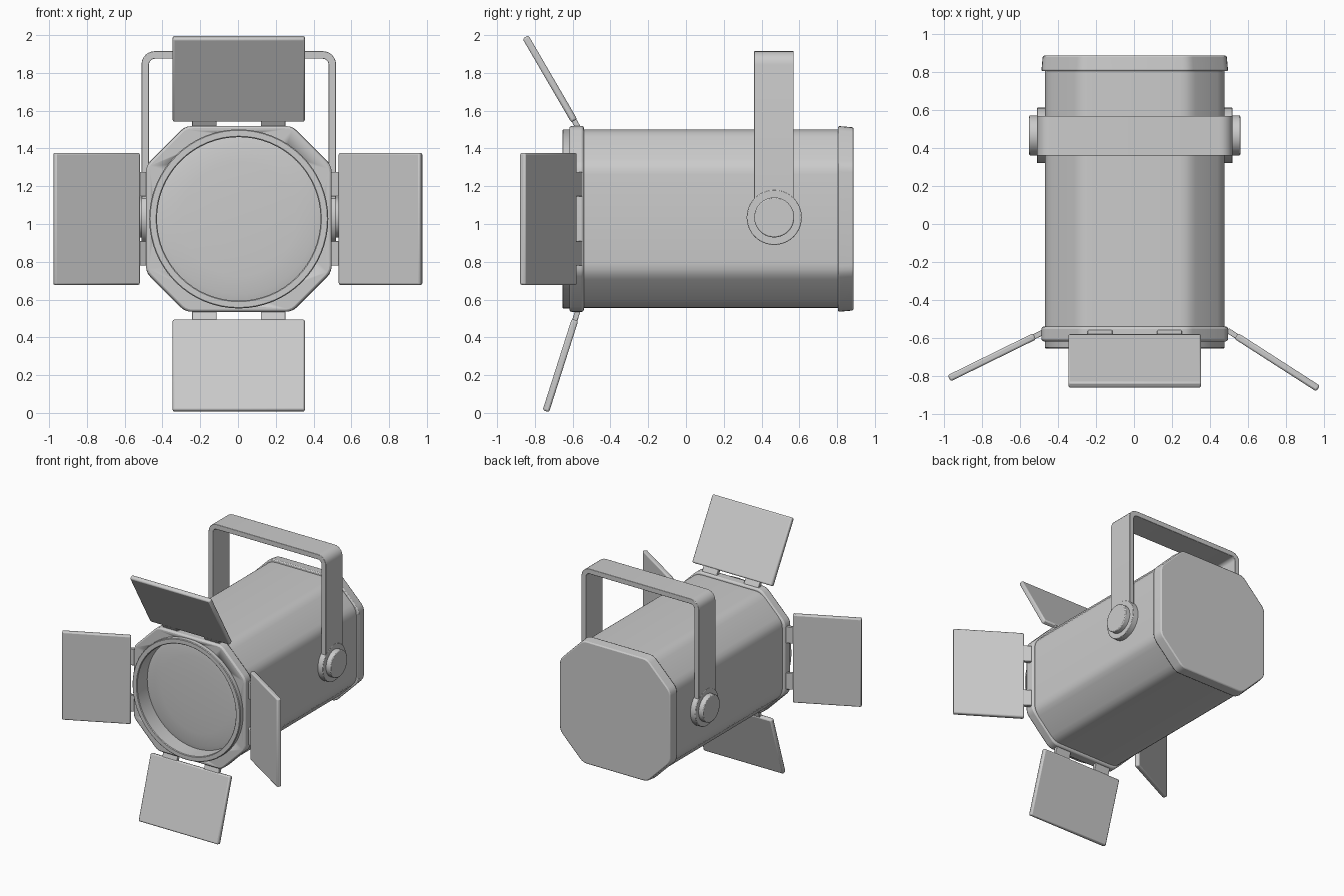
import bpy, bmesh, math
from mathutils import Vector, Matrix

if "Cube" in bpy.data.objects:
    bpy.data.objects.remove(bpy.data.objects["Cube"])

CX, CZ = 0.004, 1.027   # optical axis


def finish(name, bm, bevel=0.0, segs=2):
    bmesh.ops.recalc_face_normals(bm, faces=bm.faces)
    me = bpy.data.meshes.new(name)
    bm.to_mesh(me)
    bm.free()
    ob = bpy.data.objects.new(name, me)
    bpy.context.collection.objects.link(ob)
    if bevel:
        m = ob.modifiers.new("bevel", 'BEVEL')
        m.width, m.segments = bevel, segs
        m.limit_method, m.angle_limit = 'ANGLE', math.radians(40)
    bpy.ops.object.select_all(action='DESELECT')
    ob.select_set(True)
    bpy.context.view_layer.objects.active = ob
    bpy.ops.object.shade_smooth_by_angle(angle=math.radians(35))
    return ob


def prism(name, pts, y0, y1, caps=True, bevel=0.0, back_scale=1.0):
    """Extrude an x/z outline (relative to the axis) from y0 to y1."""
    bm = bmesh.new()
    a = [bm.verts.new((CX + x, y0, CZ + z)) for x, z in pts]
    b = [bm.verts.new((CX + x * back_scale, y1, CZ + z * back_scale)) for x, z in pts]
    n = len(pts)
    for i in range(n):
        bm.faces.new((a[i], a[(i + 1) % n], b[(i + 1) % n], b[i]))
    if caps:
        bm.faces.new(a)
        bm.faces.new(b)
    return finish(name, bm, bevel)


def octagon(h, f, soft=0.035):
    """Square of half size h, cut to flats of half length f, corners softened."""
    c = [Vector(p) for p in ((f, h), (h, f), (h, -f), (f, -h),
                             (-f, -h), (-h, -f), (-h, f), (-f, h))]
    out = []
    for i, p in enumerate(c):
        s = p + (c[i - 1] - p).normalized() * soft
        e = p + (c[(i + 1) % 8] - p).normalized() * soft
        for t in (0, 0.33, 0.67, 1):
            out.append(s * (1 - t) ** 2 + p * 2 * t * (1 - t) + e * t * t)
    return out


def lathe(name, profile, steps=64):
    """Spin an (r, y) profile round the optical axis."""
    bm = bmesh.new()
    vs = [bm.verts.new((CX + r, y, CZ)) for r, y in profile]
    es = [bm.edges.new(p) for p in zip(vs, vs[1:])]
    bmesh.ops.spin(bm, geom=vs + es, cent=(CX, 0, CZ), axis=(0, 1, 0),
                   angle=math.tau, steps=steps, use_duplicate=False)
    bmesh.ops.remove_doubles(bm, verts=bm.verts, dist=1e-4)
    return finish(name, bm)


def disc(name, x0, x1, r, y, z, bevel):
    bm = bmesh.new()
    M = Matrix.Translation(((x0 + x1) / 2, y, z)) @ Matrix.Rotation(math.pi / 2, 4, 'Y')
    bmesh.ops.create_cone(bm, cap_ends=True, segments=40, radius1=r, radius2=r,
                          depth=abs(x1 - x0), matrix=M)
    return finish(name, bm, bevel)


def box(name, M, centre, size, bevel):
    bm = bmesh.new()
    bmesh.ops.create_cube(bm, size=1, matrix=M @ Matrix.Translation(centre)
                          @ Matrix.Diagonal((*size, 1)))
    return finish(name, bm, bevel)


# housing tube, rear cap and front flange
prism("housing", octagon(0.472, 0.285, 0.05), -0.56, 0.83, caps=False)
prism("rear_cap", octagon(0.492, 0.285), 0.805, 0.887, bevel=0.008, back_scale=0.985)
flange = prism("front_flange", octagon(0.492, 0.28), -0.618, -0.54, bevel=0.012)

# round opening through the flange
bm = bmesh.new()
bmesh.ops.create_cone(bm, cap_ends=True, segments=64, radius1=0.455, radius2=0.455, depth=0.4,
                      matrix=Matrix.Translation((CX, -0.58, CZ)) @ Matrix.Rotation(math.pi / 2, 4, 'X'))
cutter = finish("opening_cutter", bm)
cutter.hide_render = True
cutter.hide_set(True)
cut = flange.modifiers.new("opening", 'BOOLEAN')
cut.operation, cut.object, cut.solver = 'DIFFERENCE', cutter, 'EXACT'

# lens ring and gently domed lens
lathe("lens_ring", [(0.45, -0.53), (0.474, -0.56), (0.474, -0.65), (0.469, -0.655),
                    (0.438, -0.655), (0.433, -0.65), (0.433, -0.52)])
lathe("lens", [(0.434, -0.525)] + [(0.434 * math.cos(t), -0.525 - 0.02 * math.sin(t))
                                   for t in (0.4, 0.8, 1.2)] + [(0, -0.545)])

# hanging yoke: rounded upside-down U
def arch(w, top, r):
    right = [(w - r + r * math.cos(a), top - r + r * math.sin(a))
             for a in (math.pi / 2 * i / 6 for i in range(7))]
    right = [(w, 0.01)] + right
    return right + [(-x, z) for x, z in reversed(right)]


prism("yoke", arch(0.515, 0.888, 0.07) + arch(0.475, 0.848, 0.03)[::-1],
      0.36, 0.57, bevel=0.003)

# pivot bosses and knobs
for side, s in (("right", 1), ("left", -1)):
    disc("pivot_boss_" + side, CX + s * 0.462, CX + s * 0.516, 0.146, 0.467, 1.035, 0.004)
    disc("pivot_knob_" + side, CX + s * 0.51, CX + s * 0.556, 0.106, 0.467, 1.035, 0.006)

# barn doors: name, angle round axis, inner (radius, y), outer (radius, y)
doors = (("top", 0, (0.52, -0.592), (0.963, -0.85)),
         ("right", 90, (0.535, -0.59), (0.966, -0.867)),
         ("bottom", 180, (0.535, -0.588), (1.018, -0.742)),
         ("left", 270, (0.528, -0.592), (0.978, -0.813)))
for name, deg, (r0, y0), (r1, y1) in doors:
    a = math.radians(deg)
    R = Vector((math.sin(a), 0, math.cos(a)))
    T = Vector((math.cos(a), 0, -math.sin(a)))
    d = R * (r1 - r0) + Vector((0, y1 - y0, 0))
    length = d.length
    d.normalize()
    o = Vector((CX, y0, CZ)) + R * r0
    M = Matrix((T, d, T.cross(d))).transposed().to_4x4()
    M.translation = o
    box("barn_door_" + name, M, (0, length / 2, 0), (0.7, length, 0.036), 0.01)
    for i, x in enumerate((-0.183, 0.183)):
        box(f"hinge_tab_{name}_{i + 1}", M, (x, -0.018, 0), (0.13, 0.075, 0.028), 0.004)
